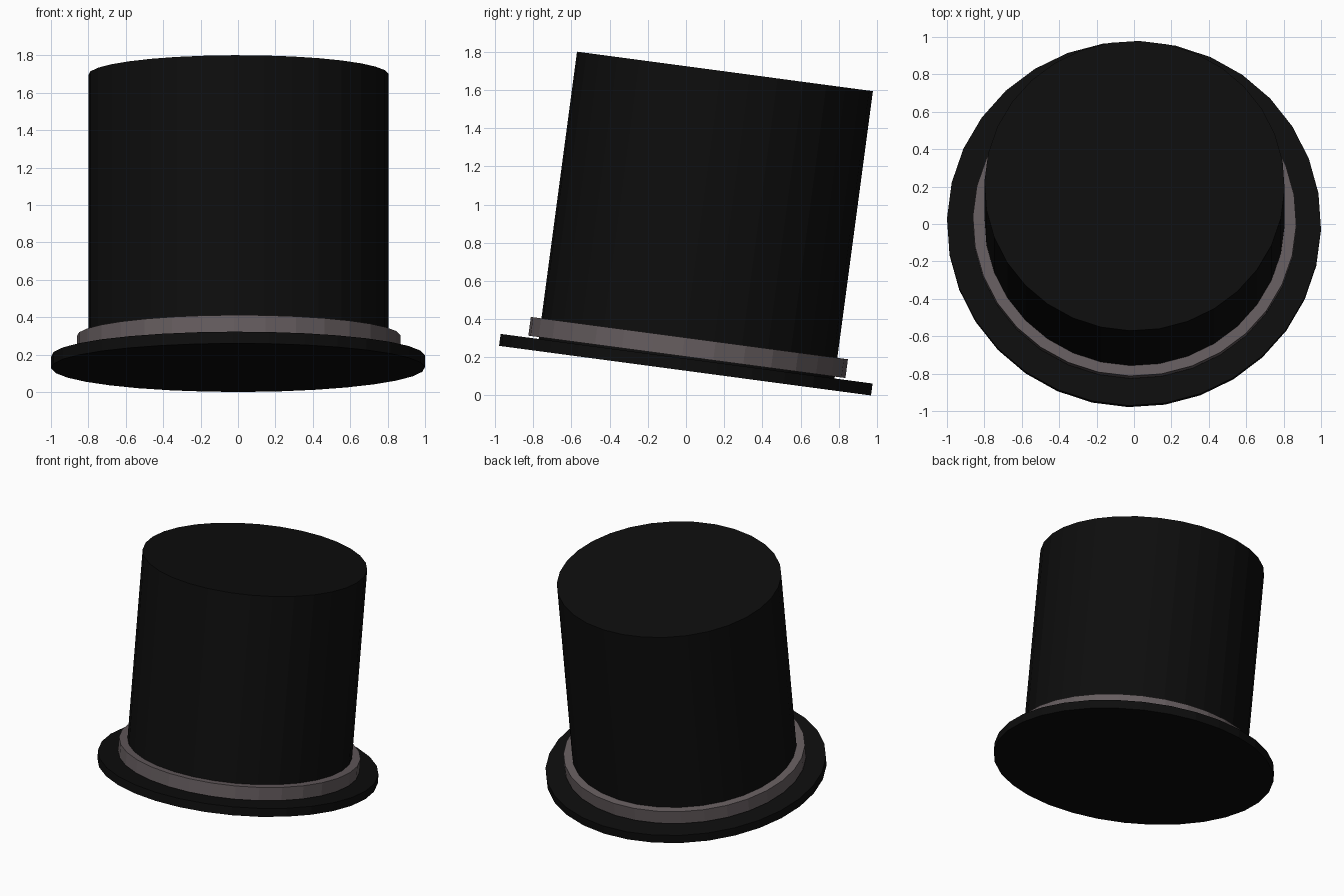
import bpy
import math
from mathutils import Matrix

if "Cube" in bpy.data.objects:
    bpy.data.objects.remove(bpy.data.objects["Cube"])

TILT = math.radians(-7.6)       # hat leans back
TWIST = math.radians(-1.7)      # slight turn of the facets
BASE = Matrix.Translation((0, -0.005, 0.13)) @ Matrix.Rotation(TILT, 4, 'X')


def material(name, rgb):
    m = bpy.data.materials.new(name)
    m.diffuse_color = (*rgb, 1)
    m.use_nodes = True
    m.node_tree.nodes["Principled BSDF"].inputs["Base Color"].default_value = m.diffuse_color
    return m


black = material("black felt", (0.004, 0.004, 0.004))
grey = material("warm grey ribbon", (0.13, 0.108, 0.113))


def disc(name, rx, ry, z0, z1, mat, x=0.0):
    """Flat-faced 32-sided oval drum between two heights along the hat axis."""
    bpy.ops.mesh.primitive_cylinder_add(vertices=32, radius=1, depth=1)
    ob = bpy.context.object
    ob.name = name
    ob.data.transform(BASE
                      @ Matrix.Translation((x, 0, (z0 + z1) / 2))
                      @ Matrix.Diagonal((rx, ry, z1 - z0, 1))
                      @ Matrix.Rotation(TWIST, 4, 'Z'))
    ob.data.materials.append(mat)
    return ob


# Brim, crown and ribbon band share one tilted axis
disc("brim", 1.0, 0.983, 0.0, 0.063, black)
disc("crown", 0.803, 0.782, 0.06, 1.581, black, 0.003)
disc("ribbon_band", 0.865, 0.838, 0.073, 0.172, grey, 0.003)
